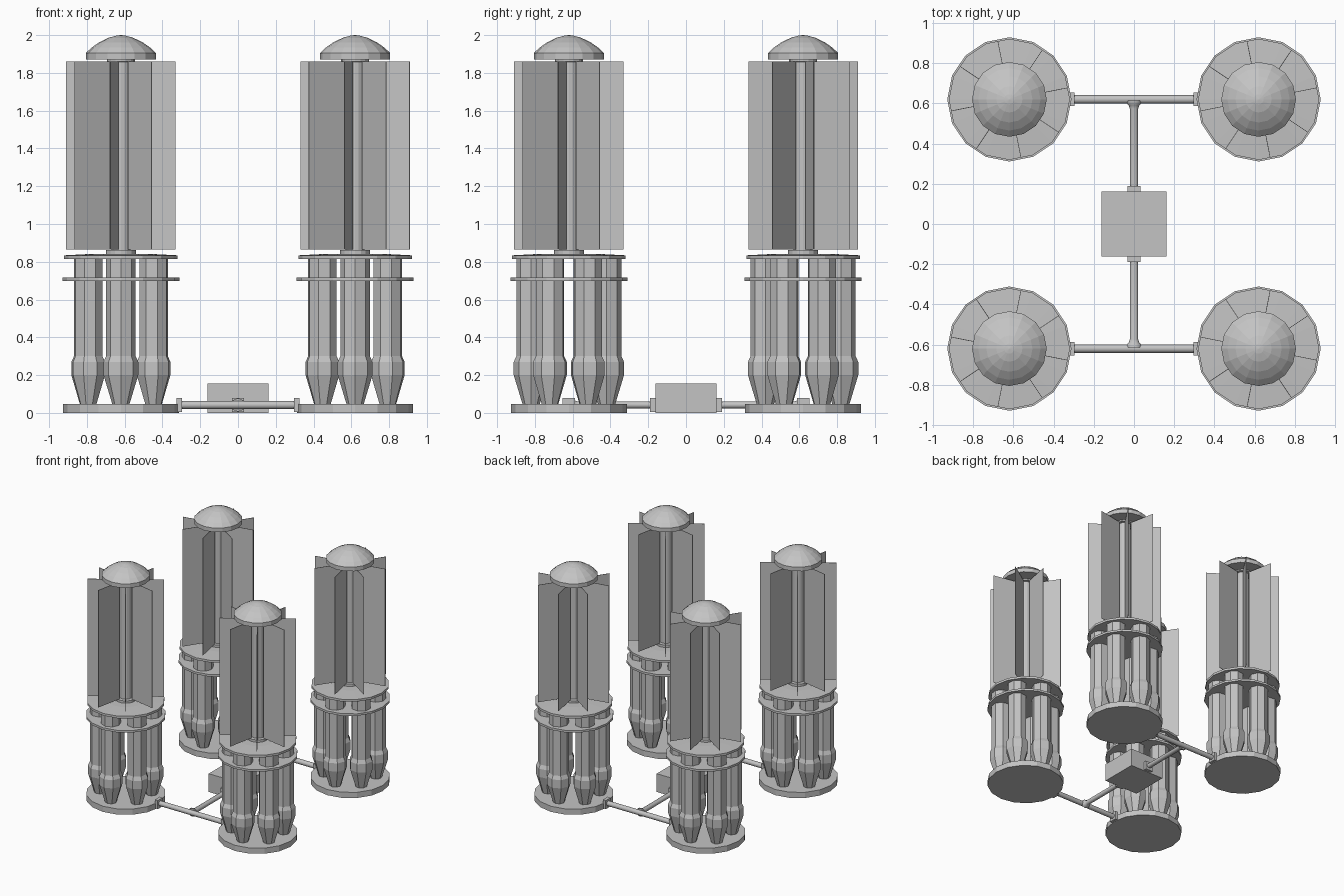
import bpy
import bmesh
from math import cos, sin, pi, radians
from mathutils import Matrix, Vector

cube = bpy.data.objects.get("Cube")
if cube:
    bpy.data.objects.remove(cube, do_unlink=True)

grey = bpy.data.materials.new("light_grey")
grey.use_nodes = True
GREY = (0.55, 0.55, 0.55, 1)
grey.diffuse_color = GREY
grey.node_tree.nodes["Principled BSDF"].inputs["Base Color"].default_value = GREY


def finish(bm, name, smooth=False):
    """Turn a bmesh into a named object."""
    bmesh.ops.recalc_face_normals(bm, faces=bm.faces)
    mesh = bpy.data.meshes.new(name)
    bm.to_mesh(mesh)
    bm.free()
    mesh.materials.append(grey)
    obj = bpy.data.objects.new(name, mesh)
    bpy.context.collection.objects.link(obj)
    if smooth:
        for face in mesh.polygons:
            face.use_smooth = len(face.vertices) == 4
    return obj


def lathe(bm, profile, sides, matrix=Matrix(), turn=0.0):
    """Stack rings of (radius, height) and close both ends."""
    rings = []
    for r, z in profile:
        rings.append([bm.verts.new(matrix @ Vector((
            r * cos(turn + 2 * pi * i / sides),
            r * sin(turn + 2 * pi * i / sides), z))) for i in range(sides)])
    for low, high in zip(rings, rings[1:]):
        for i in range(sides):
            j = (i + 1) % sides
            bm.faces.new((low[i], low[j], high[j], high[i]))
    bm.faces.new(rings[0])
    bm.faces.new(rings[-1])


def box(bm, low, high, matrix=Matrix()):
    low, high = Vector(low), Vector(high)
    size = Matrix.Diagonal((*(high - low), 1))
    bmesh.ops.create_cube(
        bm, size=1, matrix=matrix @ Matrix.Translation((low + high) / 2) @ size)


def disc(name, centre, profile, sides=16):
    bm = bmesh.new()
    lathe(bm, profile, sides, centre)
    return finish(bm, name)


TOWER = 0.62
ROD = [(0.045, 0.045), (0.092, 0.2), (0.092, 0.27), (0.078, 0.3), (0.078, 0.82)]
CAP = [(0.186, 1.87), (0.186, 1.905), (0.155, 1.934), (0.115, 1.962),
       (0.065, 1.986), (0.025, 1.997), (0.002, 2.0)]

for sx, side in ((1, "left"), (-1, "right")):
    for sy, end in ((-1, "front"), (1, "back")):
        tag = f"{end}_{side}"
        at = Matrix.Translation((sx * TOWER, sy * TOWER, 0))

        # Base, the two plates, central pole with collars, domed cap
        disc(f"{tag}_base", at, [(0.307, 0), (0.307, 0.048)])
        disc(f"{tag}_lower_plate", at, [(0.309, 0.698), (0.309, 0.716)])
        disc(f"{tag}_upper_plate", at,
             [(0.301, 0.815), (0.301, 0.834), (0.15, 0.842)])
        disc(f"{tag}_pole", at, [(0.079, 0.84), (0.079, 0.862), (0.05, 0.863),
                                 (0.05, 1.858), (0.074, 1.859), (0.074, 1.872)])
        disc(f"{tag}_cap", at, CAP)

        # Ring of six rods with swollen, tapered feet
        bm = bmesh.new()
        for k in range(6):
            a = radians(30 + 60 * k)
            lathe(bm, ROD, 8, at @ Matrix.Rotation(a, 4, 'Z')
                  @ Matrix.Translation((0.2, 0, 0)))
        finish(bm, f"{tag}_rods")

        # Eight radial fins, mirrored between front and back
        bm = bmesh.new()
        for k in range(8):
            a = -sy * radians(33.75 + 45 * k)
            box(bm, (0.068, -0.0015, 0.864), (0.295, 0.0015, 1.86),
                at @ Matrix.Rotation(a, 4, 'Z'))
        finish(bm, f"{tag}_fins")

        # Pipe socket on the inner side of the base
        bm = bmesh.new()
        xs = sorted((sx * 0.297, sx * 0.325))
        box(bm, (xs[0], sy * TOWER - 0.033, 0.005),
            (xs[1], sy * TOWER + 0.033, 0.078))
        finish(bm, f"{tag}_socket")

# Pipes joining the towers to the central box
PIPE_R, PIPE_Z = 0.021, 0.042
for sy, end in ((-1, "front"), (1, "back")):
    bm = bmesh.new()
    lathe(bm, [(PIPE_R, -0.3), (PIPE_R, 0.3)], 16,
          Matrix.Translation((0, sy * TOWER, PIPE_Z)) @ Matrix.Rotation(pi / 2, 4, 'Y'))
    finish(bm, f"{end}_cross_pipe", True)

    # Centre pipe, flaring where it meets the cross pipe
    bm = bmesh.new()
    lathe(bm, [(PIPE_R, 0.17), (PIPE_R, 0.575), (0.026, 0.59), (0.038, 0.602),
               (0.038, 0.615)], 16,
          Matrix.Translation((0, 0, PIPE_Z)) @ Matrix.Diagonal((1, 1, 0.9, 1))
          @ Matrix.Rotation(-sy * pi / 2, 4, 'X'))
    finish(bm, f"{end}_centre_pipe", True)

    bm = bmesh.new()
    ys = sorted((sy * 0.155, sy * 0.19))
    box(bm, (-0.033, ys[0], 0.005), (0.033, ys[1], 0.078))
    finish(bm, f"{end}_box_socket")

# Central box
bm = bmesh.new()
box(bm, (-0.162, -0.162, 0), (0.162, 0.162, 0.155))
finish(bm, "central_box")
